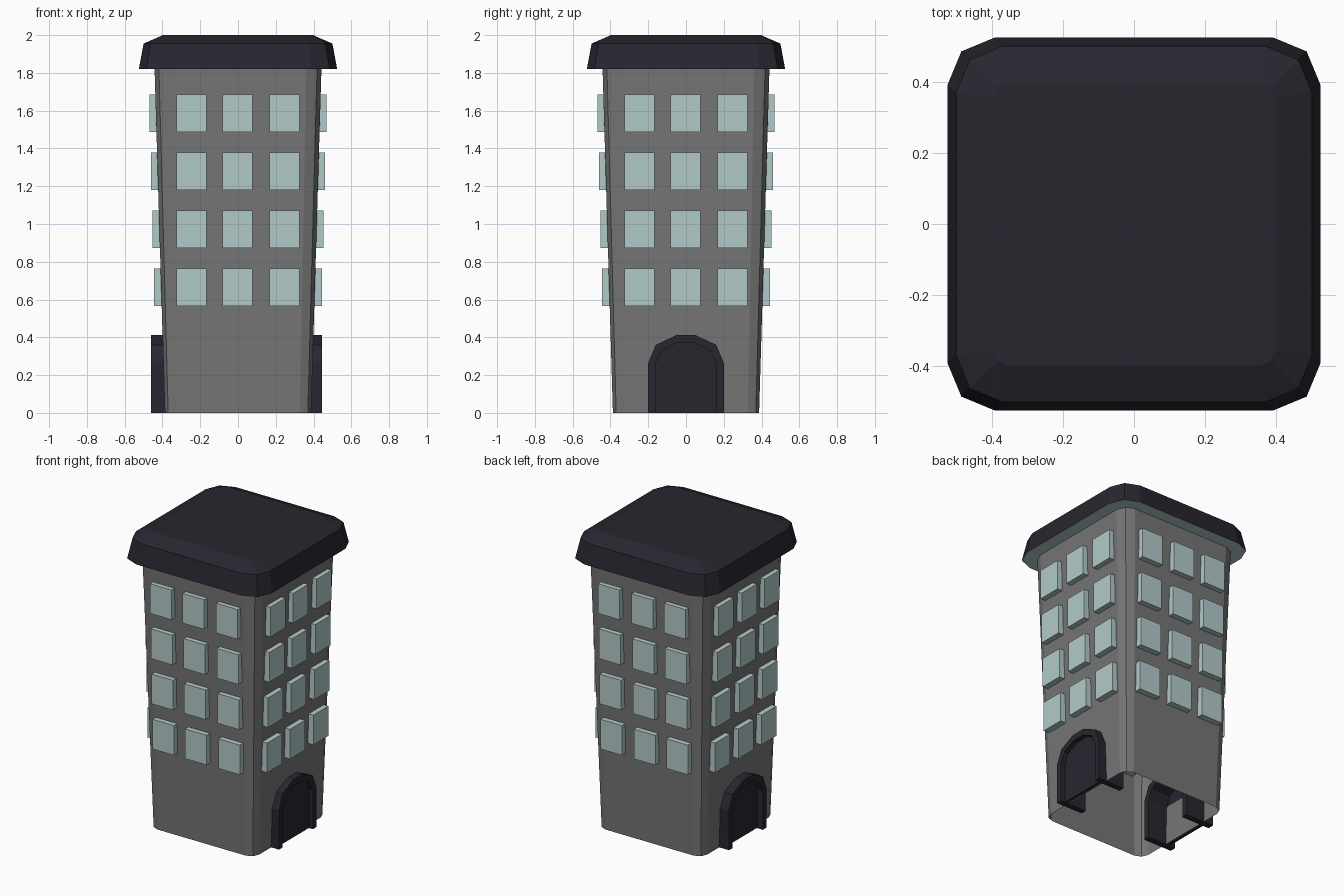
import bpy, bmesh
from math import sqrt

if "Cube" in bpy.data.objects:
    bpy.data.objects.remove(bpy.data.objects["Cube"])


def material(name, rgb):
    m = bpy.data.materials.new(name)
    m.diffuse_color = (*rgb, 1)
    m.use_nodes = True
    m.node_tree.nodes["Principled BSDF"].inputs["Base Color"].default_value = m.diffuse_color
    return m


GREY = material("wall_grey", (0.18, 0.18, 0.18))
DARK = material("dark_trim", (0.021, 0.019, 0.028))
GLASS = material("pale_glass", (0.45, 0.59, 0.59))


def finish(bm, name, *mats):
    bmesh.ops.recalc_face_normals(bm, faces=bm.faces)
    me = bpy.data.meshes.new(name)
    bm.to_mesh(me)
    bm.free()
    ob = bpy.data.objects.new(name, me)
    bpy.context.collection.objects.link(ob)
    for m in mats:
        me.materials.append(m)
    return ob


def ring(bm, w, r, z):
    """Square of half-width w with two-segment rounded corners."""
    k = w - r * (1 - sqrt(0.5))
    pts = []
    x, y = 1, 0
    for _ in range(4):
        for a, b in ((w, w - r), (k, k), (w - r, w)):
            pts.append((a * x - b * y, a * y + b * x, z))
        x, y = -y, x
    return [bm.verts.new(p) for p in pts]


def bridge(bm, a, b):
    n = len(a)
    for i in range(n):
        j = (i + 1) % n
        bm.faces.new((a[i], a[j], b[j], b[i]))


# Tapered tower walls, open at the bottom
bm = bmesh.new()
bridge(bm, ring(bm, 0.387, 0.06, 0), ring(bm, 0.442, 0.08, 1.825))
finish(bm, "tower_walls", GREY)

# Overhanging roof cap with a pale soffit
bm = bmesh.new()
rings = [ring(bm, *s) for s in ((0.525, 0.135, 1.82), (0.5, 0.13, 1.955), (0.397, 0.04, 2.0))]
for a, b in zip(rings, rings[1:]):
    bridge(bm, a, b)
bm.faces.new(rings[-1])
soffit = bm.faces.new(rings[0])
soffit.material_index = 1
finish(bm, "roof", DARK, GLASS)


def box(bm, lo, hi):
    vs = bmesh.ops.create_cube(bm, size=1)["verts"]
    for v in vs:
        v.co = [(l + h) / 2 + c * (h - l) for l, h, c in zip(lo, hi, v.co)]


# Windows: four rows of three on every side
for side, (dx, dy) in {"front": (0, -1), "right": (1, 0), "back": (0, 1), "left": (-1, 0)}.items():
    bm = bmesh.new()
    for row in range(4):
        z = 0.665 + row * 0.307
        out = 0.445 + row * 0.008
        for u in (-0.246, -0.003, 0.246):
            d = out - 0.04
            cx, cy = dx * d + abs(dy) * u, dy * d + abs(dx) * u
            hx, hy = (0.04, 0.08) if dx else (0.08, 0.04)
            box(bm, (cx - hx, cy - hy, z - 0.1), (cx + hx, cy + hy, z + 0.1))
    finish(bm, side + "_windows", GLASS)


# Arched doorways on the left and right sides
def arch(half):
    return half + [(-y, z) for y, z in reversed(half)]


OUTER = arch([(0.2, 0), (0.2, 0.265), (0.16, 0.36), (0.05, 0.412)])
INNER = arch([(0.16, 0), (0.16, 0.26), (0.128, 0.33), (0.048, 0.37)])

for side, s, out in (("right", 1, 0.445), ("left", -1, 0.46)):
    # Door surround
    bm = bmesh.new()
    loops = [[bm.verts.new((s * x, y, z)) for y, z in prof]
             for prof, x in ((OUTER, 0.25), (OUTER, out), (INNER, out), (INNER, 0.25))]
    for i in range(4):
        a, b = loops[i], loops[(i + 1) % 4]
        for j in range(len(a) - 1):
            bm.faces.new((a[j], a[j + 1], b[j + 1], b[j]))
    for end in (0, -1):
        bm.faces.new([lp[end] for lp in loops])
    finish(bm, side + "_door_surround", DARK)
    # Recessed door panel
    bm = bmesh.new()
    a, b = [[bm.verts.new((s * x, y, z)) for y, z in INNER] for x in (0.395, 0.415)]
    bridge(bm, a, b)
    bm.faces.new(a)
    bm.faces.new(b)
    finish(bm, side + "_door", DARK)
